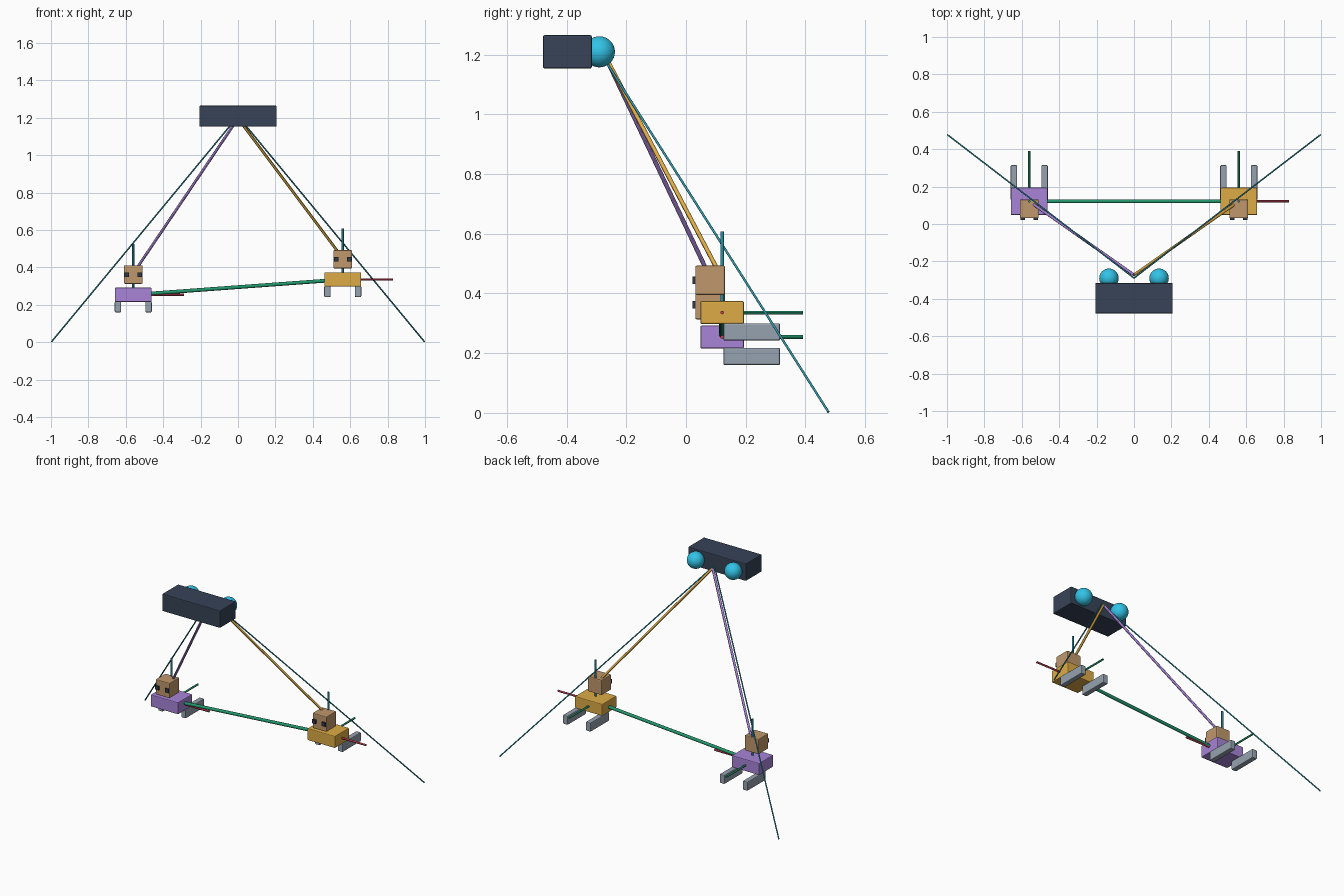
import bpy
from mathutils import Vector

if "Cube" in bpy.data.objects:
    bpy.data.objects.remove(bpy.data.objects["Cube"])


def material(name, r, g, b):
    # sRGB bytes to linear viewport colour
    m = bpy.data.materials.new(name)
    m.diffuse_color = [((c / 255 + 0.055) / 1.055) ** 2.4 for c in (r, g, b)] + [1]
    m.use_nodes = True
    m.node_tree.nodes["Principled BSDF"].inputs["Base Color"].default_value = m.diffuse_color
    return m


SLATE = material("slate", 55, 67, 87)
CYAN = material("cyan", 50, 195, 230)
TEAL = material("teal", 45, 145, 165)
GREEN = material("green", 35, 150, 108)
RED = material("red", 195, 65, 85)
PURPLE = material("purple", 168, 132, 216)
GOLD = material("gold", 222, 172, 70)
SKIN = material("skin", 192, 152, 108)
STEEL = material("steel", 150, 162, 175)
DARK = material("dark", 48, 55, 68)


def box(name, centre, size, mat, bevel=0.005):
    bpy.ops.mesh.primitive_cube_add(size=1, location=centre)
    o = bpy.context.object
    o.name = name
    o.scale = size
    bpy.ops.object.transform_apply(location=False, rotation=False, scale=True)
    o.data.materials.append(mat)
    if bevel:
        b = o.modifiers.new("bevel", "BEVEL")
        b.width = bevel
        b.segments = 2
    return o


def rod(name, start, end, radius, mat):
    a, b = Vector(start), Vector(end)
    d = b - a
    bpy.ops.mesh.primitive_cylinder_add(vertices=12, radius=radius, depth=d.length,
                                        location=(a + b) / 2)
    o = bpy.context.object
    o.name = name
    o.rotation_euler = d.to_track_quat("Z", "Y").to_euler()
    o.data.materials.append(mat)
    bpy.ops.object.shade_smooth_by_angle()
    return o


def figure(label, x, z, mat):
    y = 0.121
    # torso, head and eyes
    box(label + "_body", (x, y, z), (0.196, 0.146, 0.077), mat)
    box(label + "_head", (x, 0.081, z + 0.108), (0.1, 0.1, 0.098), SKIN)
    for s in (-1, 1):
        box(label + "_eye", (x + s * 0.034, 0.03, z + 0.108), (0.025, 0.016, 0.025), DARK, 0)
        box(label + "_leg", (x + s * 0.082, 0.22, z - 0.065), (0.034, 0.19, 0.058), STEEL)
    # pose axes
    c = Vector((x, y, z))
    for axis, d, m in (("x", (0.27, 0, 0), RED), ("y", (0, 0.27, 0), GREEN), ("z", (0, 0, 0.272), TEAL)):
        rod(label + "_axis_" + axis, c, c + Vector(d), 0.006, m)
    # sight ray from the camera bar
    rod(label + "_ray", (0, -0.272, 1.197), (x, y, z + 0.114), 0.0075, mat)
    return c


# camera bar with two lenses and field of view edges
box("camera_bar", (0, -0.397, 1.209), (0.413, 0.163, 0.112), SLATE)
for s in (-1, 1):
    bpy.ops.mesh.primitive_uv_sphere_add(segments=32, ring_count=16, radius=0.052,
                                         location=(s * 0.134, -0.29, 1.209))
    lens = bpy.context.object
    lens.name = "lens"
    lens.data.materials.append(CYAN)
    bpy.ops.object.shade_smooth_by_angle()
    rod("view_edge", (0, -0.289, 1.209), (s * 0.997, 0.477, 0.003), 0.004, TEAL)

# two figures joined by a baseline
left = figure("left", -0.56, 0.254, PURPLE)
right = figure("right", 0.56, 0.336, GOLD)
rod("baseline", left, right, 0.01, GREEN)
